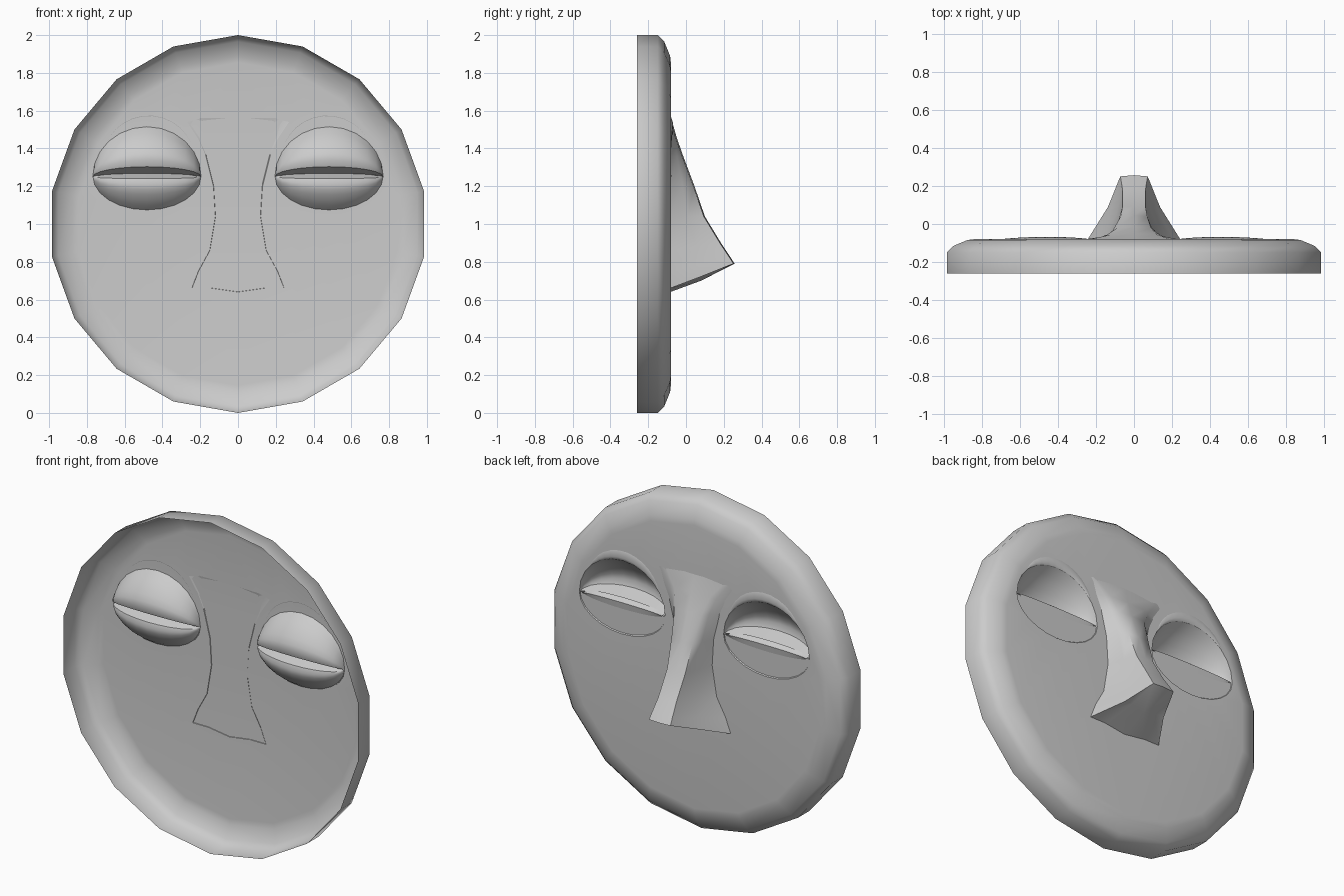
import bpy, bmesh, math

if "Cube" in bpy.data.objects:
    bpy.data.objects.remove(bpy.data.objects["Cube"])

FACE_Y, BACK_Y = -0.08, -0.26
EYE_X, EYE_Z, EYE_N = 0.482, 1.25, 24

mat = bpy.data.materials.new("plain grey")
mat.diffuse_color = (0.6, 0.6, 0.6, 1)
mat.use_nodes = True
mat.node_tree.nodes["Principled BSDF"].inputs["Base Color"].default_value = mat.diffuse_color


def finish(name, bm, angle=50):
    me = bpy.data.meshes.new(name)
    bm.to_mesh(me)
    bm.free()
    me.materials.append(mat)
    ob = bpy.data.objects.new(name, me)
    bpy.context.collection.objects.link(ob)
    bpy.ops.object.select_all(action='DESELECT')
    ob.select_set(True)
    bpy.context.view_layer.objects.active = ob
    bpy.ops.object.shade_smooth_by_angle(angle=math.radians(angle))
    return ob


def loft(bm, rows, closed=False):
    """Join equal-length rows of vertices with quads."""
    n = len(rows[0])
    for a, b in zip(rows, rows[1:]):
        for i in range(n if closed else n - 1):
            j = (i + 1) % n
            quad = list(dict.fromkeys((a[i], a[j], b[j], b[i])))
            if len(quad) > 2:
                bm.faces.new(quad)


def eye_point(t, grow=0.0):
    """Eye outline: taller above the slit than below it."""
    h = 0.265 if math.sin(t) > 0 else 0.18
    return (0.287 + grow) * math.cos(t), (h + grow) * math.sin(t)


# Face shell: 18-sided open pan with a rounded front edge and two eye holes
bm = bmesh.new()
rings = []
for r, y in ((1, BACK_Y), (1, -0.15), (0.965, -0.115), (0.89, -0.084), (0.855, FACE_Y)):
    rings.append([bm.verts.new((r * math.sin(i * math.tau / 18), y,
                                1 + r * math.cos(i * math.tau / 18))) for i in range(18)])
loft(bm, rings, closed=True)
border = [bm.edges.get((rings[-1][i], rings[-1][(i + 1) % 18])) for i in range(18)]
for s in (-1, 1):
    hole = []
    for i in range(EYE_N):
        x, z = eye_point(i * math.tau / EYE_N)
        hole.append(bm.verts.new((s * EYE_X + x, FACE_Y, EYE_Z + z)))
    border += [bm.edges.new((hole[i], hole[(i + 1) % EYE_N])) for i in range(EYE_N)]
bmesh.ops.triangle_fill(bm, edges=border, use_beauty=True, normal=(0, 1, 0))
bmesh.ops.recalc_face_normals(bm, faces=bm.faces)
finish("face_shell", bm)


# Eyes: upper hollow, lower bulge behind a flat lower lid, and an almond slit
def half_bowl(bm, s, sign, depth, steps=7):
    rows = []
    for k in range(steps + 1):
        f = k / steps
        row = []
        for i in range(13):
            x, z = eye_point(sign * math.pi * i / 12)
            w = math.sqrt(max(0, 1 - (x / 0.287) ** 2))
            crease = 0.02 * w
            # rounded profile from the slit (f=0) to the outer rim (f=1)
            y = FACE_Y - crease * (1 - f) - depth * w * math.sin(math.pi * f ** 0.6) ** 0.75 if 0 < f < 1 \
                else FACE_Y - crease * (1 - f)
            row.append(bm.verts.new((s * EYE_X + x, y, EYE_Z + 0.018 * w * (1 - f) + z * f)))
        rows.append(row)
    loft(bm, rows)
    bmesh.ops.remove_doubles(bm, verts=bm.verts, dist=0.0005)


for s, side in ((-1, "left"), (1, "right")):
    for sign, depth, part in ((1, 0.115, "upper_hollow"), (-1, 0.09, "lower_bulge")):
        bm = bmesh.new()
        half_bowl(bm, s, sign, depth)
        bmesh.ops.recalc_face_normals(bm, faces=bm.faces)
        if sum(f.normal.y * f.calc_area() for f in bm.faces) < 0:
            bmesh.ops.reverse_faces(bm, faces=bm.faces)
        finish(f"{side}_eye_{part}", bm)

    # flat lower lid, set back a touch from the face
    bm = bmesh.new()
    pts = [eye_point(-math.pi * i / 12) for i in range(13)]
    f = bm.faces.new([bm.verts.new((s * EYE_X + x, FACE_Y - 0.006, EYE_Z + z)) for x, z in pts])
    if f.normal.y < 0:
        f.normal_flip()
    finish(f"{side}_lower_lid", bm)

    # almond slit, tilted slightly upward
    bm = bmesh.new()
    rows = []
    for k, (dz, y) in enumerate(((0.03, FACE_Y - 0.024), (0.01, FACE_Y + 0.002), (-0.03, FACE_Y - 0.004))):
        rows.append([bm.verts.new((s * EYE_X + 0.265 * math.cos(math.pi * i / 12), y,
                                   EYE_Z + dz * math.sin(math.pi * i / 12))) for i in range(13)])
    loft(bm, rows)
    bmesh.ops.recalc_face_normals(bm, faces=bm.faces)
    if sum(f.normal.y for f in bm.faces) < 0:
        bmesh.ops.reverse_faces(bm, faces=bm.faces)
    finish(f"{side}_eye_slit", bm)

    # low brow swelling that fades out around the upper rim
    bm = bmesh.new()
    rows = []
    for grow, lift in ((0, 0.0), (0.02, 0.012), (0.06, -0.001)):
        row = []
        for i in range(13):
            a = math.radians(30 + 110 * i / 12)
            x, z = eye_point(a, grow * math.sin(math.pi * i / 12))
            y = FACE_Y + lift * math.sin(math.pi * i / 12)
            row.append(bm.verts.new((s * (EYE_X - x), y, EYE_Z + z)))
        rows.append(row)
    loft(bm, rows)
    bmesh.ops.remove_doubles(bm, verts=bm.verts, dist=0.0005)
    bmesh.ops.recalc_face_normals(bm, faces=bm.faces)
    if sum(f.normal.y for f in bm.faces) < 0:
        bmesh.ops.reverse_faces(bm, faces=bm.faces)
    finish(f"{side}_brow", bm)

# Nose: sections of base height, base half width, ridge height, ridge depth, ridge half width
sections = [(1.54, 0.27, 1.56, -0.078, 0.20), (1.45, 0.21, 1.46, -0.05, 0.12),
            (1.36, 0.17, 1.36, -0.015, 0.09), (1.20, 0.13, 1.20, 0.045, 0.07),
            (1.04, 0.12, 1.04, 0.10, 0.06), (0.86, 0.15, 0.90, 0.185, 0.06),
            (0.75, 0.21, 0.825, 0.235, 0.068), (0.66, 0.245, 0.79, 0.257, 0.072)]
bm = bmesh.new()
rows = []
for zb, b, zr, yr, r in sections:
    mid = (r + (b - r) * 0.38, FACE_Y + (yr - FACE_Y) * 0.5, (zb + zr) / 2)
    half = [(b, FACE_Y - 0.003, zb), mid, (r, yr - 0.006, zr)]
    pts = [(-x, y, z) for x, y, z in half] + [(0, yr, zr)] + half[::-1]
    rows.append([bm.verts.new(p) for p in pts])
loft(bm, rows)
# underside with a raised hollow at each nostril and a central bridge
last = rows[-1]
under = [bm.verts.new(p) for p in ((-0.14, FACE_Y - 0.003, 0.66), (0, FACE_Y - 0.003, 0.64),
                                   (0.14, FACE_Y - 0.003, 0.66), (-0.08, 0.08, 0.735),
                                   (0, 0.08, 0.70), (0.08, 0.08, 0.735))]
bl, bc, br, ml, mc, mr = under
for f in ((last[0], last[1], ml, bl), (last[1], last[2], ml), (last[2], last[3], mc, ml),
          (bl, ml, mc, bc), (last[6], br, mr, last[5]), (last[5], mr, last[4]),
          (last[4], mr, mc, last[3]), (br, bc, mc, mr)):
    bm.faces.new(f)
bmesh.ops.recalc_face_normals(bm, faces=bm.faces)
if sum(f.normal.y * f.calc_area() for f in bm.faces) < 0:
    bmesh.ops.reverse_faces(bm, faces=bm.faces)
finish("nose", bm, 60)
